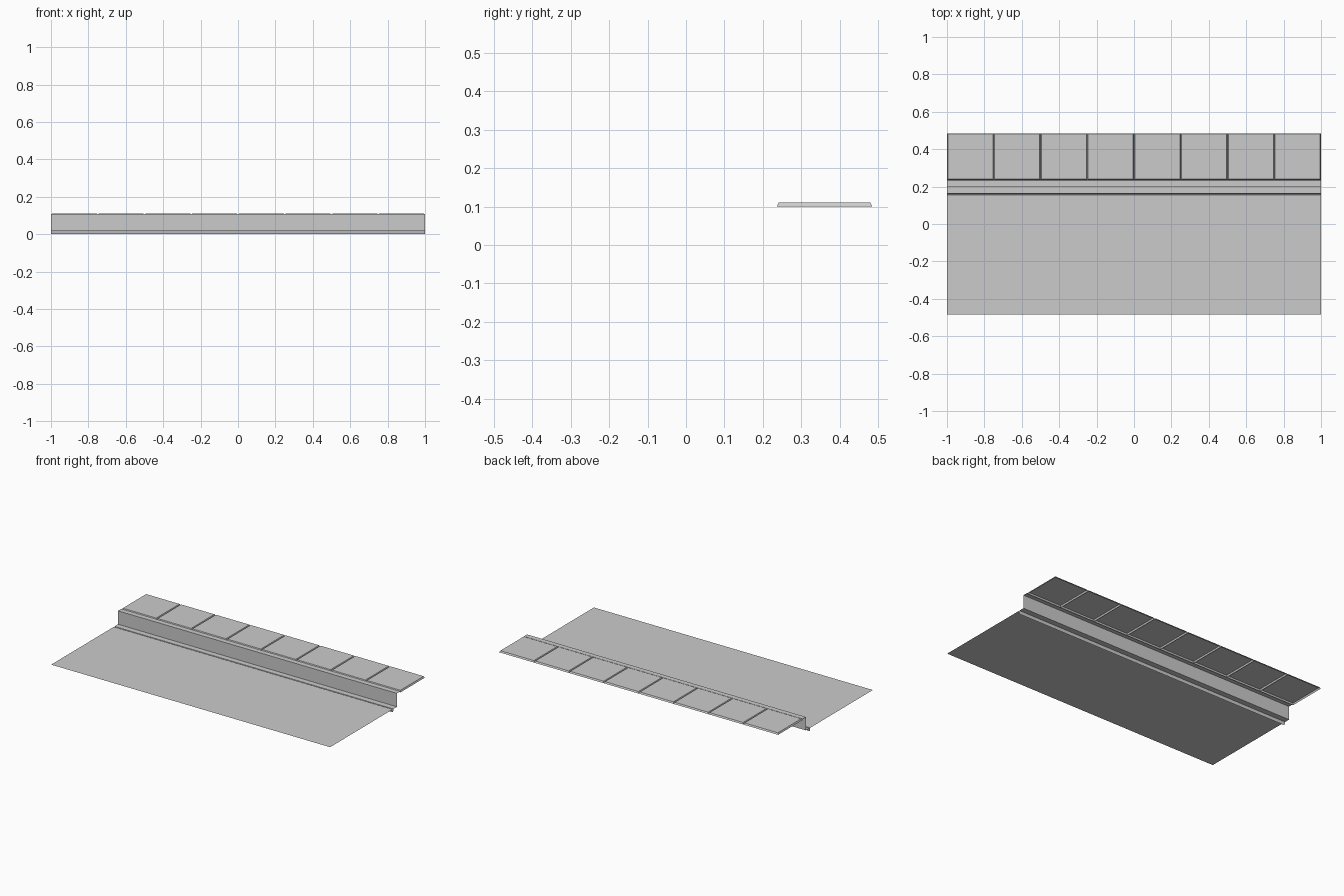
import bpy
import bmesh

cube = bpy.data.objects.get("Cube")
if cube:
    bpy.data.objects.remove(cube, do_unlink=True)

# Single concrete colour
concrete = bpy.data.materials.new("concrete_grey")
concrete.use_nodes = True
color = (0.6, 0.6, 0.6, 1)
concrete.diffuse_color = color
concrete.node_tree.nodes["Principled BSDF"].inputs["Base Color"].default_value = color

HALF = 1.0
FRONT, BACK = -0.485, 0.485
ROAD_Z, CURB_Z, TILE_Z, BASE_Z = 0.02, 0.107, 0.11, 0.10


def finish(name, bm):
    mesh = bpy.data.meshes.new(name)
    bm.to_mesh(mesh)
    bm.free()
    mesh.materials.append(concrete)
    obj = bpy.data.objects.new(name, mesh)
    bpy.context.collection.objects.link(obj)
    return obj


def strip(name, profile):
    """Sweep an open (y, z) profile along the full length."""
    bm = bmesh.new()
    rows = [[bm.verts.new((x, y, z)) for x in (-HALF, HALF)] for y, z in profile]
    for a, b in zip(rows, rows[1:]):
        bm.faces.new((a[0], a[1], b[1], b[0]))
    return finish(name, bm)


# Road surface, ending at the bottom of the joint
strip("road", [(FRONT, ROAD_Z), (0.156, ROAD_Z), (0.16, 0)])

# Gutter strip, rising from the joint
strip("gutter", [(0.16, 0), (0.164, ROAD_Z), (0.20, ROAD_Z)])

# Curb face and top, dropping to the paving joint
strip("curb", [(0.20, ROAD_Z), (0.20, CURB_Z), (0.233, CURB_Z), (0.236, BASE_Z)])

# Paving slabs with sloped edges, repeated along the walk
COUNT, SLOPE = 8, 0.005
pitch = 2 * HALF / COUNT
bm = bmesh.new()
loops = []
for inset, z in ((0, BASE_Z), (SLOPE, TILE_Z)):
    x0, x1 = -HALF + inset, -HALF + pitch - inset
    y0, y1 = 0.236 + inset, BACK - inset
    loops.append([bm.verts.new((x, y, z))
                  for x, y in ((x0, y0), (x1, y0), (x1, y1), (x0, y1))])
low, top = loops
bm.faces.new(top)
for i in range(4):
    j = (i + 1) % 4
    bm.faces.new((low[i], low[j], top[j], top[i]))
slabs = finish("paving_slabs", bm)
array = slabs.modifiers.new("repeat", 'ARRAY')
array.count = COUNT
array.use_relative_offset = False
array.use_constant_offset = True
array.constant_offset_displace = (pitch, 0, 0)
